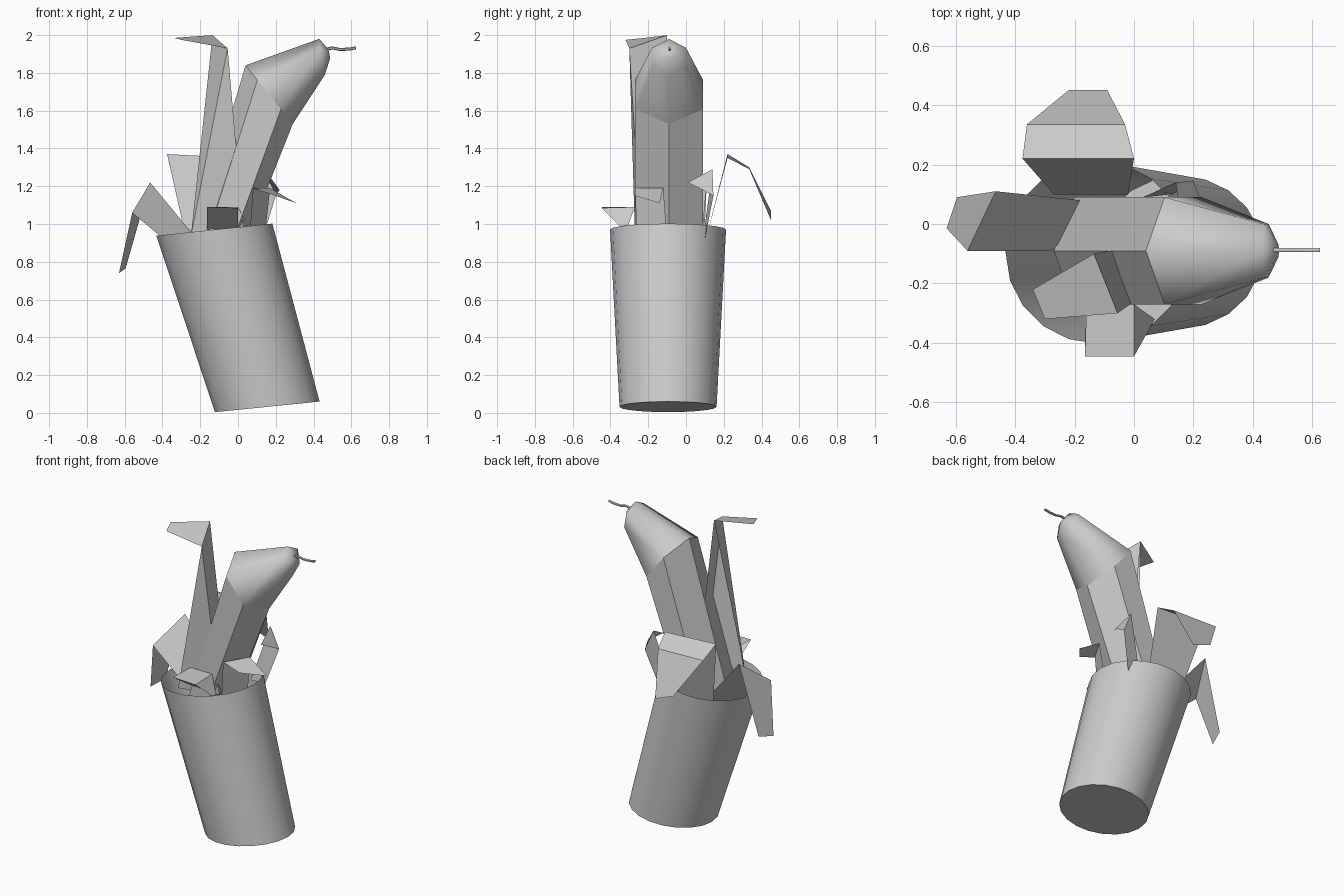
import bpy, math
from mathutils import Vector

if "Cube" in bpy.data.objects:
    bpy.data.objects.remove(bpy.data.objects["Cube"])


def make(name, verts, faces, smooth=None):
    mesh = bpy.data.meshes.new(name)
    mesh.from_pydata([tuple(v) for v in verts], [], faces)
    mesh.update()
    obj = bpy.data.objects.new(name, mesh)
    bpy.context.collection.objects.link(obj)
    if smooth is not None:
        bpy.ops.object.select_all(action='DESELECT')
        obj.select_set(True)
        bpy.context.view_layer.objects.active = obj
        bpy.ops.object.shade_smooth_by_angle(angle=math.radians(smooth))
    return obj


def loft(name, rings, sides, cap_start=False, cap_end=False, smooth=None):
    """Each ring is (centre, in-plane x/z axis, half size in y)."""
    verts, faces = [], []
    for c, u, v in rings:
        c, u, v = Vector(c), Vector(u), Vector((0, v, 0))
        for i in range(sides):
            a = 2 * math.pi * i / sides
            verts.append(c + u * math.cos(a) + v * math.sin(a))
    for k in range(len(rings) - 1):
        for i in range(sides):
            j = (i + 1) % sides
            a, b = k * sides, (k + 1) * sides
            faces.append((a + i, a + j, b + j, b + i))
    if cap_start:
        faces.append(tuple(reversed(range(sides))))
    if cap_end:
        faces.append(tuple(range(len(verts) - sides, len(verts))))
    return make(name, verts, faces, smooth)


def leaf(name, *pairs):
    """Folded strip: consecutive left/right point pairs from base to tip."""
    verts = [p for pair in pairs for p in pair]
    faces = [(2 * i, 2 * i + 1, 2 * i + 3, 2 * i + 2) for i in range(len(pairs) - 1)]
    return make(name, verts, faces)


# leaning open pot
loft("pot", [((0.155, -0.095, 0.032), (0.277, 0, 0.028), 0.257),
             ((-0.125, -0.095, 0.97), (0.307, 0, 0.032), 0.307)],
     20, cap_start=True, smooth=40)

# six-sided stalk and smooth tapered head
bend = ((0.165, -0.09, 1.685), (-0.125, 0, 0.155), 0.208)
loft("stalk", [((-0.135, -0.09, 0.80), (-0.135, 0, 0.0), 0.208), bend], 6, cap_start=True)
loft("head", [bend,
              ((0.445, -0.09, 1.885), (-0.015, 0, 0.095), 0.104),
              ((0.484, -0.09, 1.90), (-0.004, 0, 0.022), 0.024)],
     6, cap_end=True, smooth=89)

# thin wavy stem at the tip
loft("tip_stem", [((x, -0.087, z), (0, 0, 0.008), 0.008) for x, z in
                  ((0.46, 1.925), (0.50, 1.932), (0.54, 1.924), (0.59, 1.926), (0.625, 1.933))],
     6, True, True, smooth=60)

# tall front leaf with folded top and angled blade
make("tall_leaf",
     [(-0.34, -0.22, 1.985), (-0.135, -0.10, 2.0), (-0.055, -0.30, 1.93), (-0.30, -0.32, 1.975),
      (-0.02, -0.08, 0.95), (0.03, -0.24, 0.95), (-0.25, -0.27, 0.93)],
     [(0, 1, 2, 3), (1, 2, 5, 4), (1, 6, 2), (2, 6, 5)])

# drooping leaves round the rim
leaf("left_leaf",
     ((-0.275, -0.09, 0.82), (-0.135, 0.075, 0.82)),
     ((-0.56, -0.09, 1.06), (-0.465, 0.11, 1.22)),
     ((-0.63, -0.015, 0.74), (-0.595, 0.09, 0.765)))
leaf("back_leaf",
     ((-0.27, 0.10, 0.90), (-0.02, 0.10, 0.90)),
     ((-0.375, 0.22, 1.37), (0.0, 0.22, 1.35)),
     ((-0.36, 0.335, 1.30), (-0.03, 0.335, 1.29)),
     ((-0.22, 0.45, 1.07), (-0.09, 0.45, 1.02)))
make("front_leaf",
     [(-0.165, -0.20, 0.93), (0.0, -0.20, 0.93), (0.0, -0.445, 1.085),
      (-0.165, -0.445, 1.09), (0.07, -0.32, 0.96), (0.0, -0.27, 1.09), (-0.16, -0.27, 1.09)],
     [(0, 1, 2, 3), (2, 4, 5), (3, 2, 5, 6)])
leaf("right_leaf",
     ((0.06, -0.26, 0.92), (0.14, -0.10, 0.92)),
     ((0.08, -0.27, 1.19), (0.17, -0.12, 1.19)),
     ((0.20, -0.27, 1.15), (0.31, -0.14, 1.11)))
leaf("small_back_leaf",
     ((0.03, 0.09, 0.92), (0.13, 0.10, 0.92)),
     ((0.14, 0.14, 1.29), (0.20, 0.145, 1.15)),
     ((0.16, 0.01, 1.22), (0.22, 0.09, 1.18)))
